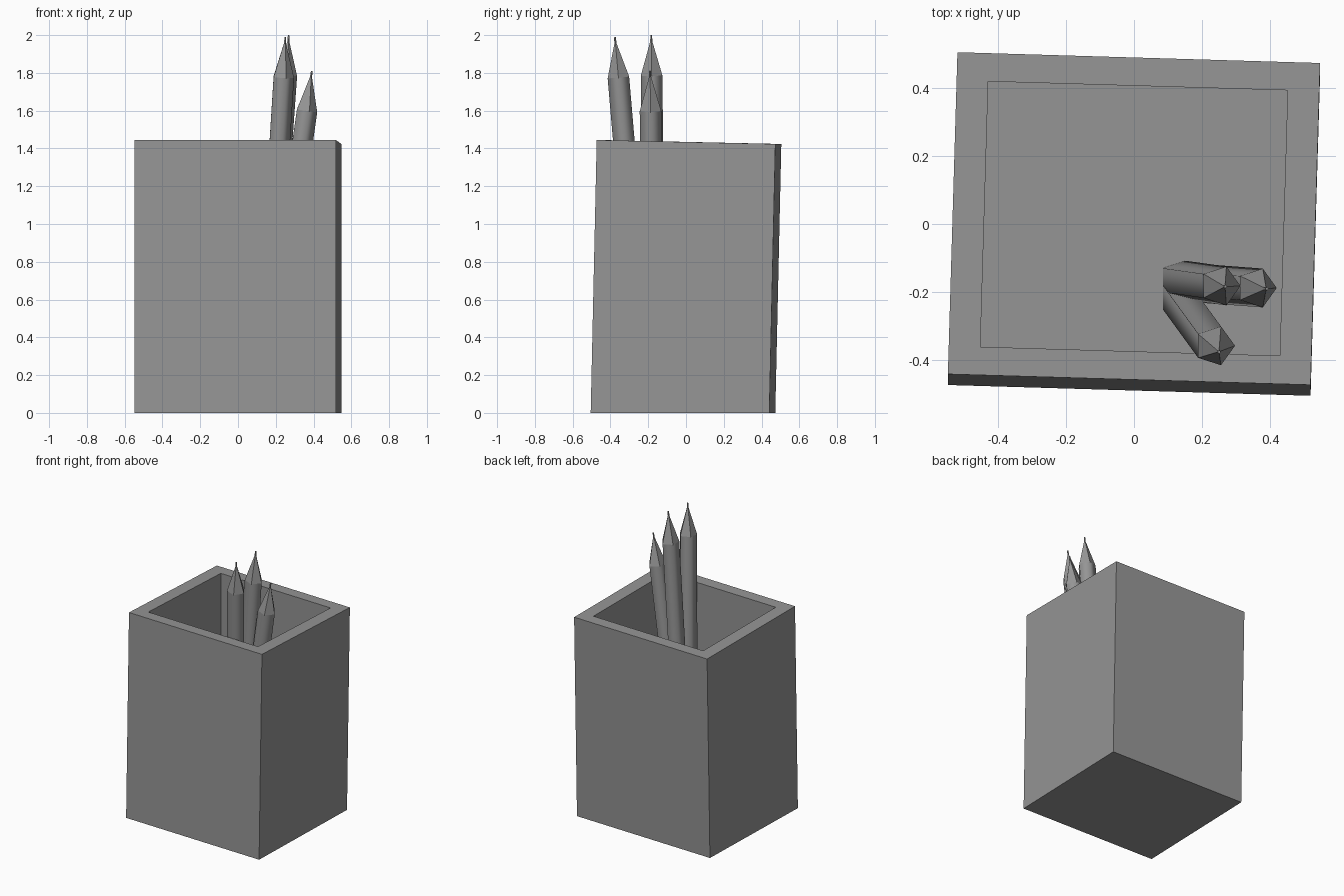
import bpy, bmesh, math
from mathutils import Vector

cube = bpy.data.objects.get("Cube")
if cube:
    bpy.data.objects.remove(cube, do_unlink=True)

grey = bpy.data.materials.new("plain_grey")
grey.use_nodes = True
COLOUR = (0.3, 0.3, 0.3, 1)
grey.diffuse_color = COLOUR
grey.node_tree.nodes["Principled BSDF"].inputs["Base Color"].default_value = COLOUR


def finish(bm, name):
    bmesh.ops.recalc_face_normals(bm, faces=bm.faces)
    mesh = bpy.data.meshes.new(name)
    bm.to_mesh(mesh)
    bm.free()
    mesh.materials.append(grey)
    obj = bpy.data.objects.new(name, mesh)
    bpy.context.collection.objects.link(obj)
    return obj


def bridge(bm, a, b, smooth=False):
    for i in range(len(a)):
        j = (i + 1) % len(a)
        bm.faces.new((a[i], a[j], b[j], b[i])).smooth = smooth


# Holder: leaning square box with a sloping rim and a straight cavity
YAW = math.radians(-1.7)
FLOOR = 0.11


def ring(bm, half_x, half_y, shift_y, height):
    verts = []
    for sx, sy in ((-1, -1), (1, -1), (1, 1), (-1, 1)):
        x, y = sx * half_x, sy * half_y
        co = Vector((x * math.cos(YAW) - y * math.sin(YAW),
                     x * math.sin(YAW) + y * math.cos(YAW) + shift_y,
                     height(y)))
        verts.append(bm.verts.new(co))
    return verts


bm = bmesh.new()
rim = lambda y: 1.434 - 0.022 * y
base = ring(bm, 0.533, 0.473, -0.016, lambda y: 0)
outer = ring(bm, 0.533, 0.473, 0.016, rim)
inner = ring(bm, 0.44, 0.39, 0.016, rim)
floor = ring(bm, 0.44, 0.39, 0.016, lambda y: FLOOR)
bm.faces.new(base)
for a, b in ((base, outer), (outer, inner), (inner, floor)):
    bridge(bm, a, b)
bm.faces.new(floor)
finish(bm, "pencil_holder")


# Pencils: five-sided smooth body, faceted point and thin lead
def pencil(name, foot, shoulder):
    foot, shoulder = Vector(foot), Vector(shoulder)
    axis = (shoulder - foot).normalized()
    side = Vector((1, 0, 0))
    side = (side - axis * side.dot(axis)).normalized()
    across = axis.cross(side)
    bm = bmesh.new()

    def loop(centre, radius):
        angles = [math.tau * i / 5 for i in range(5)]
        return [bm.verts.new(centre + radius * (side * math.cos(t) + across * math.sin(t)))
                for t in angles]

    loops = [loop(foot, 0.06), loop(shoulder, 0.06),
             loop(shoulder + axis * 0.18, 0.006), loop(shoulder + axis * 0.213, 0.005)]
    for i in range(3):
        bridge(bm, loops[i], loops[i + 1], smooth=(i == 0))
    bm.faces.new(loops[0])
    bm.faces.new(loops[3])
    for edge in bm.edges:
        if any(not f.smooth for f in edge.link_faces):
            edge.smooth = False
    finish(bm, name)


pencil("back_pencil", (0.133, -0.165, FLOOR), (0.253, -0.182, 1.787))
pencil("front_pencil", (0.133, -0.215, FLOOR), (0.237, -0.358, 1.777))
pencil("short_pencil", (0.145, -0.172, FLOOR), (0.36, -0.188, 1.6))
